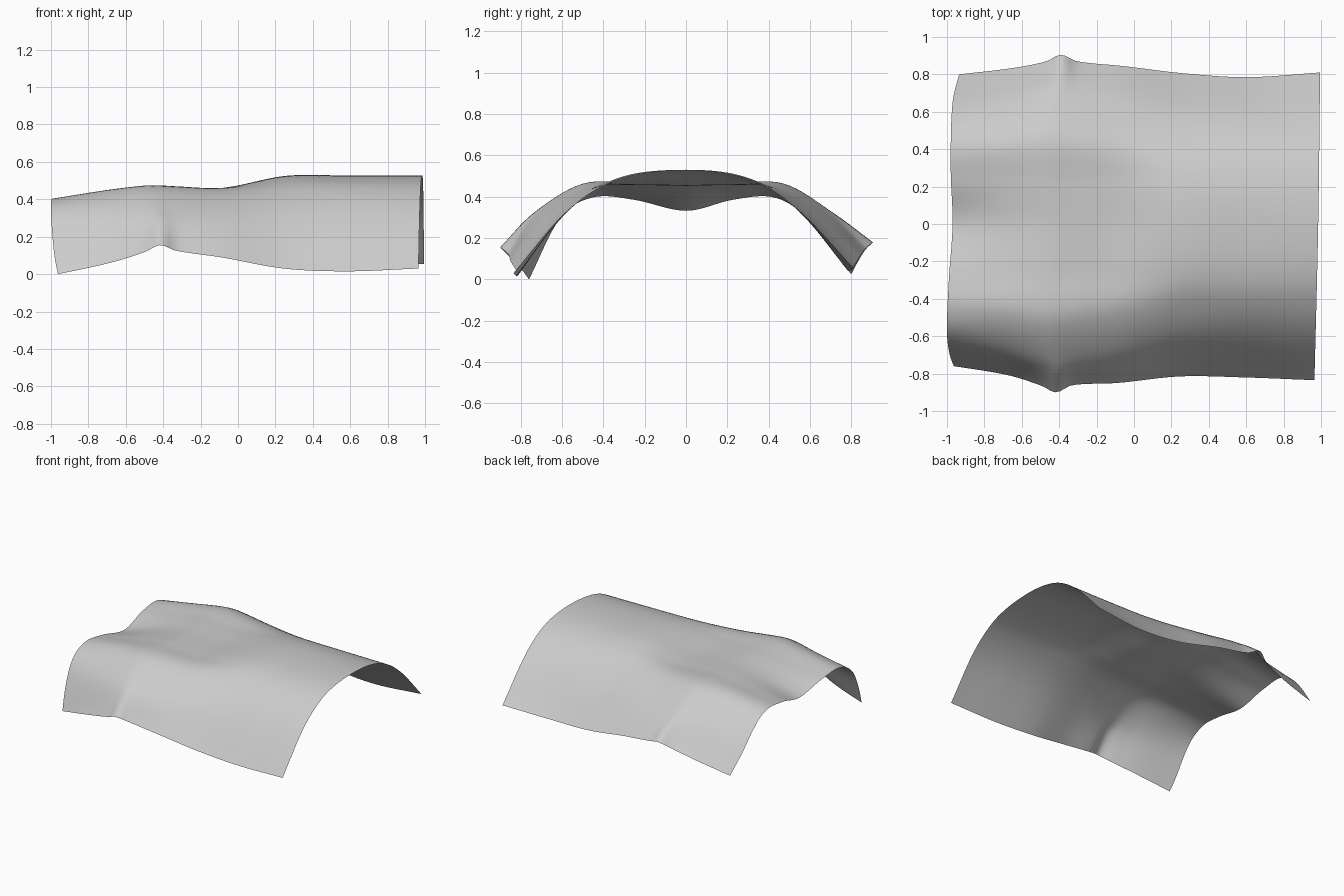
import bpy
import bmesh

default = bpy.data.objects.get("Cube")
if default:
    bpy.data.objects.remove(default, do_unlink=True)

# Cross-sections along the length:
# x, front edge y, back edge y, edge z, hip y, hip z, shoulder y, shoulder z, inner z, crown z
SECTIONS = [
    (-1.0, -.76, .80, .005, .61, .30, .45, .402, .39, .337),
    (-.7, -.81, .835, .07, .665, .315, .47, .446, .44, .42),
    (-.52, -.865, .87, .125, .715, .325, .495, .465, .467, .457),
    (-.44, -.90, .905, .16, .735, .329, .5, .468, .471, .464),
    (-.35, -.862, .87, .13, .725, .32, .495, .463, .467, .463),
    (-.1, -.85, .845, .095, .685, .312, .465, .448, .464, .462),
    (.25, -.815, .805, .035, .62, .305, .43, .45, .513, .53),
    (.6, -.82, .785, .02, .605, .30, .43, .445, .513, .532),
    (1.0, -.835, .81, .035, .61, .303, .43, .442, .51, .532),
]
# Outline of the two ends, as y and x
RIGHT_END = [(-.78, -.955), (-.7, -.985), (-.58, -1), (-.3, -.99), (0, -.97),
             (.3, -.98), (.65, -.97), (.82, -.93)]
LEFT_END = [(-.83, .965), (0, .985), (.81, .995)]
LENGTH_STEPS = 72
WIDTH_STEPS = 64


def smooth_value(keys, values, t):
    """Smooth curve through values placed at uneven keys."""
    last = len(keys) - 1
    t = min(max(t, keys[0]), keys[last])
    i = next((k for k in range(last) if t <= keys[k + 1]), last - 1)

    def slope(k):
        a, b = max(k - 1, 0), min(k + 1, last)
        return (values[b] - values[a]) / (keys[b] - keys[a])

    span = keys[i + 1] - keys[i]
    u = (t - keys[i]) / span
    v = 1 - u
    return (values[i] * v * v * (1 + 2 * u) + values[i + 1] * u * u * (1 + 2 * v)
            + span * u * v * (slope(i) * v - slope(i + 1) * u))


def along(pairs, t):
    keys, values = zip(*pairs)
    return smooth_value(keys, values, t)


def cross_section(x):
    """Control points of the arch at one station, front edge to back edge."""
    columns = list(zip(*SECTIONS))
    front, back, edge, hip, hip_z, out, out_z, inner_z, crown = (
        smooth_value(columns[0], column, x) for column in columns[1:])
    inner, lean = .25, .025
    return [(front, edge), (-hip, hip_z), (-out, out_z), (-inner, inner_z), (0, crown),
            (inner - lean, inner_z), (out - lean, out_z), (hip - lean, hip_z),
            (back, edge + lean)]


# Draped sheet lofted through the cross-sections
bm = bmesh.new()
rows = []
for i in range(LENGTH_STEPS + 1):
    u = i / LENGTH_STEPS
    points = cross_section(2 * u - 1)
    keys = range(len(points))
    ys, zs = zip(*points)
    row = []
    for j in range(WIDTH_STEPS + 1):
        t = j / WIDTH_STEPS * (len(points) - 1)
        y = smooth_value(keys, ys, t)
        z = smooth_value(keys, zs, t)
        x = along(RIGHT_END, y) * (1 - u) + along(LEFT_END, y) * u
        row.append(bm.verts.new((x, y, z)))
    rows.append(row)
for a, b in zip(rows, rows[1:]):
    for j in range(WIDTH_STEPS):
        bm.faces.new((a[j], b[j], b[j + 1], a[j + 1]))

# Rest the lowest corner on the ground
lowest = min(v.co.z for v in bm.verts)
for v in bm.verts:
    v.co.z -= lowest
bm.normal_update()

mesh = bpy.data.meshes.new("draped_sheet")
bm.to_mesh(mesh)
bm.free()
sheet = bpy.data.objects.new("draped_sheet", mesh)
bpy.context.collection.objects.link(sheet)

# Plain grey cloth
grey = bpy.data.materials.new("light_grey")
grey.use_nodes = True
colour = (.6, .6, .6, 1)
grey.diffuse_color = colour
grey.node_tree.nodes["Principled BSDF"].inputs["Base Color"].default_value = colour
mesh.materials.append(grey)

bpy.ops.object.select_all(action="DESELECT")
sheet.select_set(True)
bpy.context.view_layer.objects.active = sheet
bpy.ops.object.shade_smooth()
